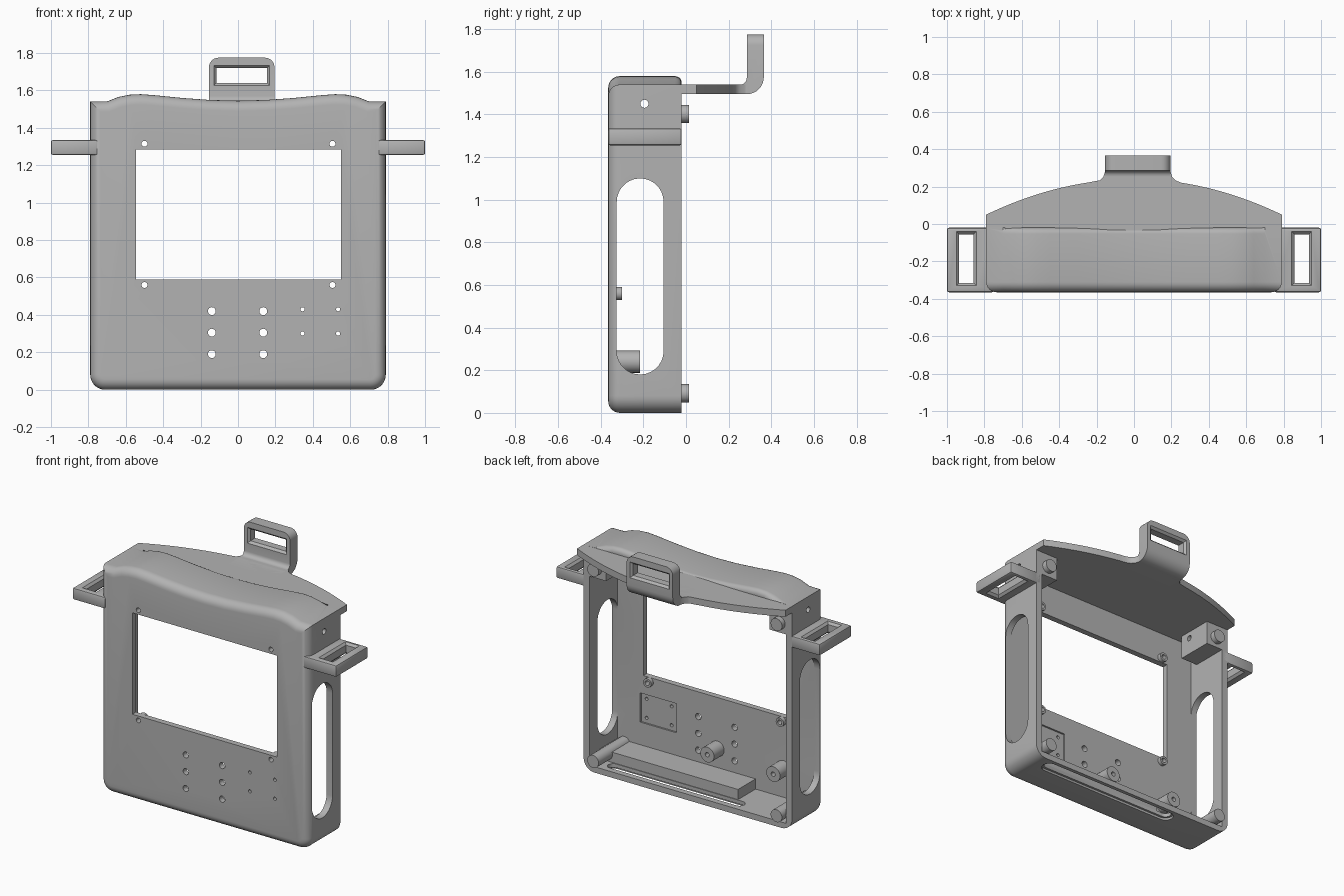
import bpy, bmesh, math
from mathutils import Vector

if "Cube" in bpy.data.objects:
    bpy.data.objects.remove(bpy.data.objects["Cube"])

grey = bpy.data.materials.new("plain_grey")
grey.use_nodes = True
GREY = (0.45, 0.45, 0.45, 1)
grey.diffuse_color = GREY
grey.node_tree.nodes["Principled BSDF"].inputs["Base Color"].default_value = GREY

# Where a profile's (u, v) and its extrusion depth w go, for each axis
PLACE = {"x": lambda u, v, w: (w, u, v),
         "y": lambda u, v, w: (u, w, v),
         "z": lambda u, v, w: (u, v, w)}


def loft(name, axis, layers):
    """Skin a list of (depth, outline) layers along an axis and cap the ends."""
    bm = bmesh.new()
    rings = [[bm.verts.new(PLACE[axis](u, v, w)) for u, v in outline] for w, outline in layers]
    n = len(rings[0])
    for a, b in zip(rings, rings[1:]):
        for i in range(n):
            bm.faces.new((a[i], a[(i + 1) % n], b[(i + 1) % n], b[i]))
    bm.faces.new(rings[0])
    bm.faces.new(rings[-1])
    bmesh.ops.recalc_face_normals(bm, faces=bm.faces)
    mesh = bpy.data.meshes.new(name)
    bm.to_mesh(mesh)
    bm.free()
    mesh.materials.append(grey)
    obj = bpy.data.objects.new(name, mesh)
    bpy.context.scene.collection.objects.link(obj)
    return obj


def prism(name, axis, outline, a, b):
    return loft(name, axis, [(a, outline), (b, outline)])


def rect(u0, u1, v0, v1, grow=0):
    return [(u0 - grow, v0 - grow), (u1 + grow, v0 - grow),
            (u1 + grow, v1 + grow), (u0 - grow, v1 + grow)]


def arc(u, v, r, start, end, n=8):
    angles = [math.radians(start + (end - start) * i / n) for i in range(n + 1)]
    return [(u + r * math.cos(t), v + r * math.sin(t)) for t in angles]


def circle(u, v, r):
    return arc(u, v, r, 0, 345, 23)


def bevel(obj, rule, size, segments=5):
    """Round the edges whose two end points both pass the rule."""
    bm = bmesh.new()
    bm.from_mesh(obj.data)
    edges = [e for e in bm.edges if all(rule(v.co) for v in e.verts)]
    bmesh.ops.bevel(bm, geom=edges, offset=size, segments=segments, profile=0.5,
                    affect="EDGES", clamp_overlap=True)
    bm.to_mesh(obj.data)
    bm.free()


def cut(obj, cutter):
    cutter.hide_render = True
    mod = obj.modifiers.new("cut", "BOOLEAN")
    mod.operation, mod.solver, mod.object = "DIFFERENCE", "EXACT", cutter
    bpy.context.view_layer.objects.active = obj
    bpy.ops.object.modifier_apply(modifier=mod.name)
    bpy.data.objects.remove(cutter)


def flared_hole(obj, axis, box, a, b, flare=0.015):
    """Rectangular strap opening with chamfered mouths."""
    wide, slim = rect(*box, grow=flare), rect(*box)
    cut(obj, loft("cutter", axis, [(a - 0.001, wide), (a + flare, slim),
                                   (b - flare, slim), (b + 0.001, wide)]))


FRONT, INNER, BACK = -0.365, -0.325, -0.02
SIDE, WALL, LID_LOW, LID_TOP = 0.79, 0.745, 1.495, 1.54

# Body shell: rounded bottom, wavy top
wave = [(SIDE, LID_TOP), (0.7, 1.541), (0.64, 1.565), (0.58, 1.577), (0.52, 1.58),
        (0.45, 1.575), (0.3, 1.56), (0.15, 1.549)]
outline = (arc(-0.71, 0.08, 0.08, 180, 270) + arc(0.71, 0.08, 0.08, 270, 360)
           + wave + [(0, 1.545)] + [(-x, z) for x, z in reversed(wave)])
body = prism("body_shell", "y", outline, FRONT, BACK)
bevel(body, lambda c: c.y < FRONT + 0.001, 0.055, 6)
bevel(body, lambda c: c.y > BACK - 0.001 and c.z > 1.5 and abs(c.x) < 0.72, 0.035)

# Cavity and display window
cut(body, prism("cutter", "y", rect(-WALL, WALL, 0.04, LID_LOW), INNER, 0.1))
cut(body, prism("cutter", "y", rect(-0.545, 0.55, 0.59, 1.285), -0.5, 0.1))

# Rounded side openings
slot = arc(-0.215, 0.99, 0.11, 0, 180, 14) + arc(-0.215, 0.29, 0.11, 180, 360, 14)
cut(body, prism("cutter", "x", slot, -1, 1))

# Long bottom slot with a shallow outer recess
for r, depth in ((0.035, 0.1), (0.05, 0.015)):
    long_slot = arc(0.62, -0.095, r, -90, 90) + arc(-0.34, -0.095, r, 90, 270)
    cut(body, prism("cutter", "z", long_slot, -0.1, depth))

# Sensor recess on the inside of the front panel
cut(body, prism("cutter", "y", rect(0.3, 0.575, 0.265, 0.465), INNER - 0.012, -0.3))

# Screw and button holes in the front panel
SCREWS = [(x, z) for x in (-0.5, 0.505) for z in (0.56, 1.315)]
holes = [(x, z, 0.016) for x, z in SCREWS]
holes += [(x, z, 0.021) for x in (-0.14, 0.135) for z in (0.19, 0.305, 0.42)]
holes += [(x, z, 0.011) for x in (0.345, 0.535) for z in (0.3, 0.43)]
for x, z, r in holes:
    cut(body, prism("cutter", "y", circle(x, z, r), -0.5, -0.2))
cut(body, prism("cutter", "x", circle(-0.195, 1.45, 0.019), -1, 1))

# Lid plate with a bowed rear edge and a neck towards the loop
bow = [(x, 0.24 - 0.304 * x * x) for x in [0.79 - 0.045 * i for i in range(13)]]
neck = [(0.222, 0.234), (0.204, 0.252), (0.195, 0.28)]
right = bow + neck
left = [(-x if x > 0.24 else 0.04 - x, y) for x, y in reversed(right)]
lid = prism("lid_plate", "z", [(-SIDE, -0.3), (SIDE, -0.3)] + right + left, LID_LOW, LID_TOP)

# Upright rear loop
side_profile = ([(0.1, LID_LOW)] + arc(0.285, 1.575, 0.08, 270, 360)
                + [(0.365, 1.775), (0.285, 1.775)]
                + arc(0.255, 1.57, 0.03, 0, -90, 5) + [(0.1, LID_TOP)])
loop = prism("rear_loop", "x", side_profile, -0.155, 0.195)
bm = bmesh.new()
bm.from_mesh(loop.data)
corners = [e for e in bm.edges if all(v.co.z > 1.77 for v in e.verts)
           and abs(e.verts[0].co.x - e.verts[1].co.x) < 0.01]
bmesh.ops.bevel(bm, geom=corners, offset=0.05, segments=6, profile=0.5, affect="EDGES")
bm.to_mesh(loop.data)
bm.free()
flared_hole(loop, "y", (-0.115, 0.155, 1.64, 1.72), 0.285, 0.365)

parts = [body, lid, loop]
for side, s in (("left", 1), ("right", -1)):
    def span(a, b):
        return sorted((s * a, s * b))

    # Strap loop on the side
    strap = prism(side + "_strap_loop", "z", rect(*span(0.75, 1.0), FRONT, BACK), 1.255, 1.335)
    bevel(strap, lambda c: True, 0.01, 2)
    flared_hole(strap, "z", (*span(0.857, 0.935), -0.315, -0.055), 1.255, 1.335)

    # Upper corner block with its cross hole
    block = prism(side + "_corner_block", "y", rect(*span(0.62, 0.76), 1.335, 1.5), -0.27, BACK)
    cut(block, prism("cutter", "x", circle(-0.195, 1.45, 0.019), -1, 1))
    parts += [strap, block]

    # Locating pegs on the rear rim
    parts.append(prism(side + "_upper_peg", "y", circle(s * 0.695, 1.402, 0.043), -0.1, 0.015))
    parts.append(prism(side + "_lower_peg", "y", circle(s * 0.695, 0.092, 0.043), INNER, 0.015))


def boss(name, x, z, r, hole, end):
    post = prism(name, "y", circle(x, z, r), INNER - 0.005, end)
    cut(post, prism("cutter", "y", circle(x, z, hole), -0.5, 0.1))
    parts.append(post)


# Screw bosses and mounting posts inside the front panel
for i, (x, z) in enumerate(SCREWS):
    boss(f"screw_boss_{i + 1}", x, z, 0.03, 0.016, -0.3)
for i, x in enumerate((-0.01, -0.51)):
    boss(f"mounting_post_{i + 1}", x, 0.24, 0.052, 0.015, -0.215)

# Inner shelf along the floor
parts.append(prism("inner_shelf", "z", rect(-0.3, WALL, INNER, -0.135), 0.035, 0.11))

# Smooth curved faces, keep hard edges
bpy.ops.object.select_all(action="DESELECT")
for obj in parts:
    obj.select_set(True)
bpy.context.view_layer.objects.active = body
bpy.ops.object.shade_smooth_by_angle(angle=math.radians(30))
